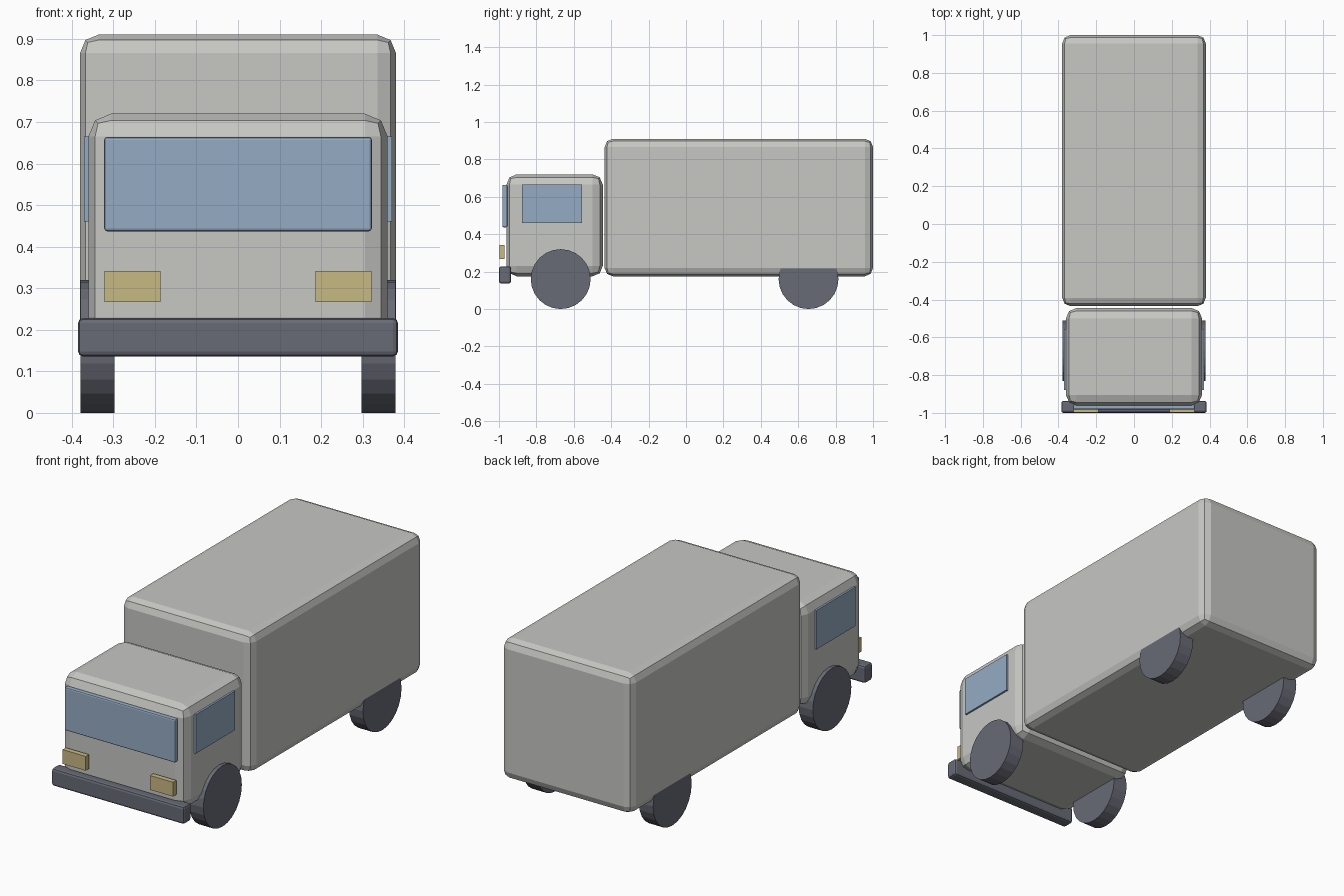
import bpy
import bmesh
from math import pi
from mathutils import Matrix, Vector

cube = bpy.data.objects.get("Cube")
if cube:
    bpy.data.objects.remove(cube, do_unlink=True)


def material(name, rgb):
    m = bpy.data.materials.new(name)
    m.use_nodes = True
    m.diffuse_color = (*rgb, 1)
    m.node_tree.nodes["Principled BSDF"].inputs["Base Color"].default_value = (*rgb, 1)
    return m


body = material("light grey paint", (0.57, 0.57, 0.55))
glass = material("blue glass", (0.30, 0.41, 0.55))
lamp = material("yellow lamp", (0.575, 0.48, 0.23))
rubber = material("dark grey rubber", (0.14, 0.146, 0.18))


def finish(name, bm, mat):
    bmesh.ops.recalc_face_normals(bm, faces=bm.faces)
    mesh = bpy.data.meshes.new(name)
    bm.to_mesh(mesh)
    bm.free()
    mesh.materials.append(mat)
    obj = bpy.data.objects.new(name, mesh)
    bpy.context.collection.objects.link(obj)
    return obj


def box(name, low, high, mat, bevel=0):
    """Box between two corners, with optional two-step rounded edges."""
    low, high = Vector(low), Vector(high)
    bm = bmesh.new()
    bmesh.ops.create_cube(bm, size=1)
    for v in bm.verts:
        v.co = (low + high) / 2 + v.co * (high - low)
    if bevel:
        bmesh.ops.bevel(bm, geom=bm.edges[:], offset=bevel, segments=2,
                        profile=0.5, affect='EDGES')
    return finish(name, bm, mat)


def wheel(name, x, y, radius=0.16, width=0.082):
    bm = bmesh.new()
    bmesh.ops.create_cone(bm, cap_ends=True, segments=24, radius1=radius,
                          radius2=radius, depth=width,
                          matrix=Matrix.Translation((x, y, radius)) @ Matrix.Rotation(pi / 2, 4, 'Y'))
    return finish(name, bm, rubber)


# Cargo body and cab
box("cargo_box", (-0.38, -0.435, 0.175), (0.38, 1.0, 0.91), body, 0.044)
box("cab", (-0.36, -0.96, 0.175), (0.36, -0.445, 0.72), body, 0.055)

# Front bumper and windscreen
box("front_bumper", (-0.385, -1.0, 0.136), (0.385, -0.936, 0.228), rubber, 0.012)
box("windscreen", (-0.322, -0.982, 0.437), (0.322, -0.955, 0.664), glass, 0.007)

# Paired parts on both sides
for side, s in (("left", 1), ("right", -1)):
    xs = sorted((0.187 * s, 0.321 * s))
    box(side + "_headlight", (xs[0], -0.997, 0.267), (xs[1], -0.97, 0.342), lamp)
    xs = sorted((0.355 * s, 0.370 * s))
    box(side + "_side_window", (xs[0], -0.878, 0.46), (xs[1], -0.555, 0.665), glass)
    for end, y in (("front", -0.67), ("rear", 0.655)):
        wheel(f"{end}_{side}_wheel", 0.3385 * s, y)
